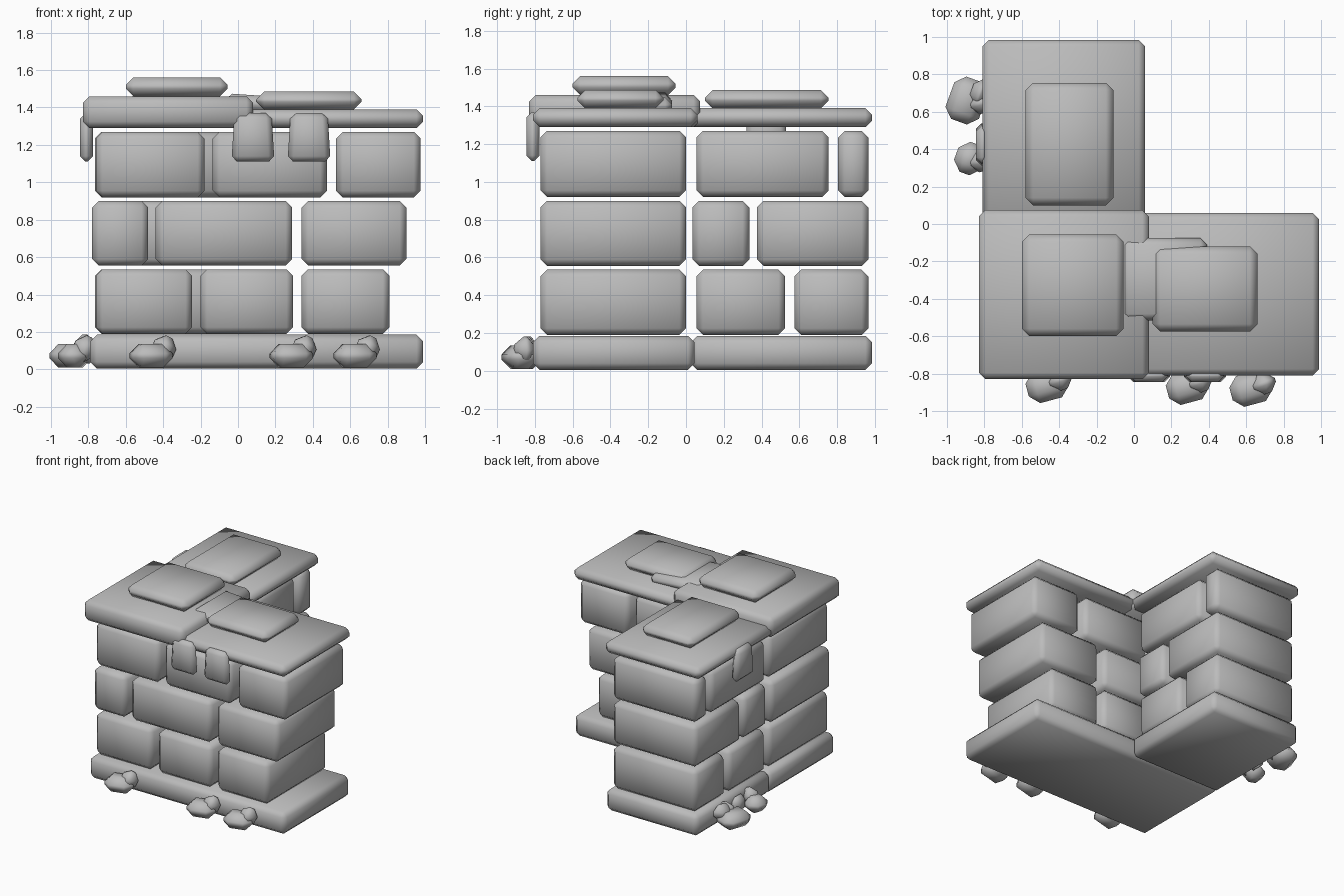
import bpy
from math import radians
from mathutils import Matrix, Vector

cube = bpy.data.objects.get("Cube")
if cube:
    bpy.data.objects.remove(cube)

stone = bpy.data.materials.new("grey_stone")
stone.use_nodes = True
GREY = (0.5, 0.5, 0.5, 1)
stone.diffuse_color = GREY
stone.node_tree.nodes["Principled BSDF"].inputs["Base Color"].default_value = GREY


def block(name, x, y, z, bevel=0.035, turn=(0, 0, 0), segments=1):
    """Chamfered, softly shaded stone spanning the given x, y and z ranges."""
    spans = (x, y, z)
    centre = Vector([(a + b) / 2 for a, b in spans])
    size = Vector([b - a for a, b in spans])
    bpy.ops.mesh.primitive_cube_add(size=1, location=centre,
                                    rotation=[radians(t) for t in turn])
    ob = bpy.context.object
    ob.name = name
    ob.data.transform(Matrix.Diagonal((*size, 1)))
    ob.data.materials.append(stone)
    mod = ob.modifiers.new("chamfer", 'BEVEL')
    mod.width = bevel
    mod.segments = segments
    bpy.ops.object.shade_smooth()
    return ob


# Base slabs, long one under the corner
block("base_front", (-0.79, 0.99), (-0.81, 0.045), (0.005, 0.185))
block("base_back", (-0.79, 0.045), (0.025, 0.985), (0.005, 0.185))

# Courses of bricks: the front arm runs along x, the back arm along y
courses = [
    ((0.19, 0.535),
     [(-0.76, -0.245), (-0.2, 0.295), (0.34, 0.81)],
     [(0.055, 0.525), (0.575, 0.965)]),
    ((0.555, 0.9),
     [(-0.78, -0.48), (-0.44, 0.29), (0.34, 0.9)],
     [(0.035, 0.335), (0.375, 0.965)]),
    ((0.92, 1.27),
     [(-0.76, -0.18), (-0.135, 0.475), (0.525, 0.975)],
     [(0.055, 0.755), (0.805, 0.965)]),
]
for row, (z, front, back) in enumerate(courses, 1):
    for i, span in enumerate(front, 1):
        block(f"front_brick_{row}_{i}", span, (-0.77, 0), z)
    for i, span in enumerate(back, 1):
        block(f"back_brick_{row}_{i}", (-0.765, 0), span, z)

# Coping slabs, the corner one thicker
block("coping_corner", (-0.83, 0.08), (-0.83, 0.075), (1.29, 1.46))
block("coping_front", (-0.1, 0.99), (-0.81, 0.06), (1.29, 1.39))
block("coping_back", (-0.81, 0.06), (0.0, 0.985), (1.29, 1.39))

# Flat stones lying on the coping
block("top_stone_corner", (-0.6, -0.055), (-0.6, -0.055), (1.46, 1.56), 0.04)
block("top_stone_front", (0.1, 0.66), (-0.575, -0.12), (1.39, 1.485), 0.04)
block("top_stone_back", (-0.58, -0.11), (0.1, 0.755), (1.39, 1.485), 0.04)
block("top_stone_tilted", (-0.07, 0.39), (-0.515, -0.075), (1.37, 1.46), 0.035, (0, 4, 0))


# Small facing stones under the coping, with tapered tops
def facing(name, x, y, axis):
    ob = block(name, x, y, (1.11, 1.37), 0.03)
    for v in ob.data.vertices:
        if v.co.z > 0:
            v.co[axis] *= 0.86


facing("facing_front_1", (-0.035, 0.195), (-0.845, -0.775), 0)
facing("facing_front_2", (0.265, 0.495), (-0.845, -0.775), 0)
facing("facing_side", (-0.845, -0.775), (0.31, 0.54), 1)

# Loose pebbles: a flat one with a smaller round one beside it
for i, (x, y) in enumerate([(-0.46, -0.86), (0.29, -0.87), (0.63, -0.88)], 1):
    block(f"pebble_front_{i}", (x - 0.115, x + 0.105), (y - 0.085, y + 0.085),
          (0.01, 0.135), 0.05, (0, 0, 15))
    block(f"small_pebble_front_{i}", (x + 0.0, x + 0.125), (y - 0.03, y + 0.08),
          (0.04, 0.18), 0.045, (0, 25, 20))
for i, (y, s) in enumerate([(0.66, 0.12), (0.35, 0.085)], 1):
    block(f"pebble_side_{i}", (-0.99 + (0.12 - s), -0.8), (y - s, y + s),
          (0.01, 0.135), 0.05, (0, 0, -20))
    block(f"small_pebble_side_{i}", (-0.88, -0.76), (y - 0.07, y + 0.04),
          (0.04, 0.18), 0.045, (0, 20, 15))
block("small_pebble_side_3", (-0.87, -0.77), (0.63, 0.78), (0.06, 0.185), 0.045, (0, 0, -20))
block("small_pebble_side_4", (-0.84, -0.76), (0.4, 0.54), (0.03, 0.16), 0.035)
